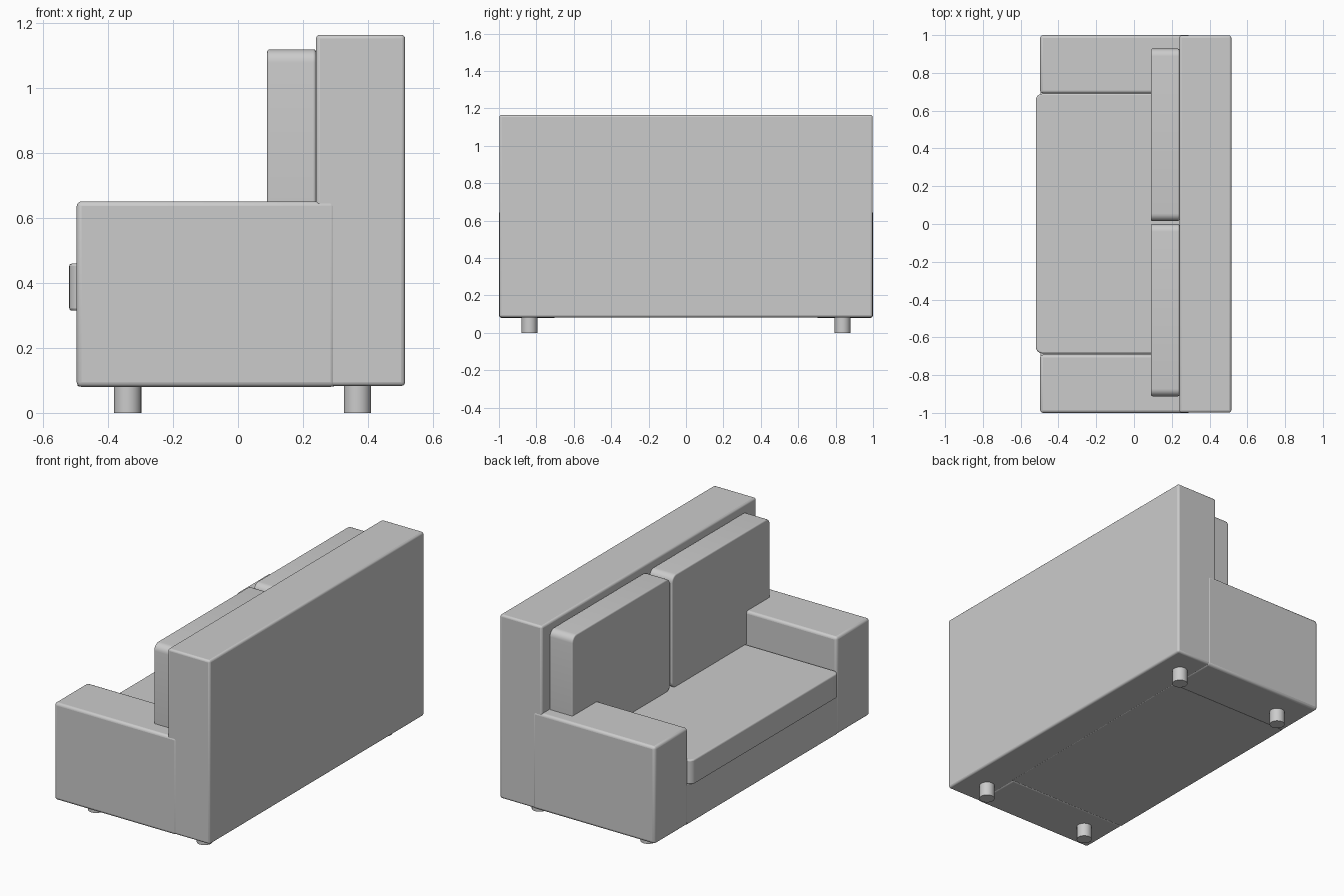
import bpy, bmesh
from mathutils import Vector

if "Cube" in bpy.data.objects:
    bpy.data.objects.remove(bpy.data.objects["Cube"])


def box(name, lo, hi, bevel, axis=None, radius=0.0):
    """Box from min to max corner; optionally round the four edges along an axis."""
    lo, hi = Vector(lo), Vector(hi)
    bm = bmesh.new()
    bmesh.ops.create_cube(bm, size=1)
    for v in bm.verts:
        v.co = Vector([(a + b) / 2 + c * (b - a) for a, b, c in zip(lo, hi, v.co)])
    if axis is not None:
        edges = [e for e in bm.edges
                 if abs(e.verts[0].co[axis] - e.verts[1].co[axis]) > 1e-4]
        bmesh.ops.bevel(bm, geom=edges, offset=radius, segments=6,
                        profile=0.5, affect='EDGES')
    mesh = bpy.data.meshes.new(name)
    bm.to_mesh(mesh)
    bm.free()
    ob = bpy.data.objects.new(name, mesh)
    bpy.context.collection.objects.link(ob)
    mod = ob.modifiers.new("soft_edges", 'BEVEL')
    mod.width = bevel
    mod.segments = 3
    mod.limit_method = 'ANGLE'
    smooth(ob)
    return ob


def smooth(ob):
    bpy.ops.object.select_all(action='DESELECT')
    ob.select_set(True)
    bpy.context.view_layer.objects.active = ob
    bpy.ops.object.shade_smooth_by_angle()


# Tall backrest slab and the base under the seat
box("backrest", (0.24, -0.998, 0.083), (0.515, 0.998, 1.165), 0.012)
box("seat_base", (-0.495, -0.70, 0.082), (0.30, 0.70, 0.315), 0.004)

# Seat cushion, rounded at its vertical corners
box("seat_cushion", (-0.52, -0.685, 0.315), (0.25, 0.69, 0.46), 0.008, 2, 0.035)

for side, s in (("right", -1), ("left", 1)):
    # Armrests
    y0, y1 = sorted((s * 0.692, s * 1.0))
    box(f"{side}_armrest", (-0.497, y0, 0.08), (0.30, y1, 0.652), 0.015)

    # Back cushions, rounded in front outline
    yc = 0.008 + s * 0.464
    box(f"{side}_back_cushion", (0.09, yc - 0.456, 0.455), (0.24, yc + 0.456, 1.12),
        0.007, 0, 0.04)

    # Round feet
    for end, x in (("front", -0.34), ("rear", 0.368)):
        bpy.ops.mesh.primitive_cylinder_add(vertices=32, radius=0.042, depth=0.1,
                                            location=(x, s * 0.837, 0.05))
        leg = bpy.context.object
        leg.name = f"{side}_{end}_leg"
        smooth(leg)
